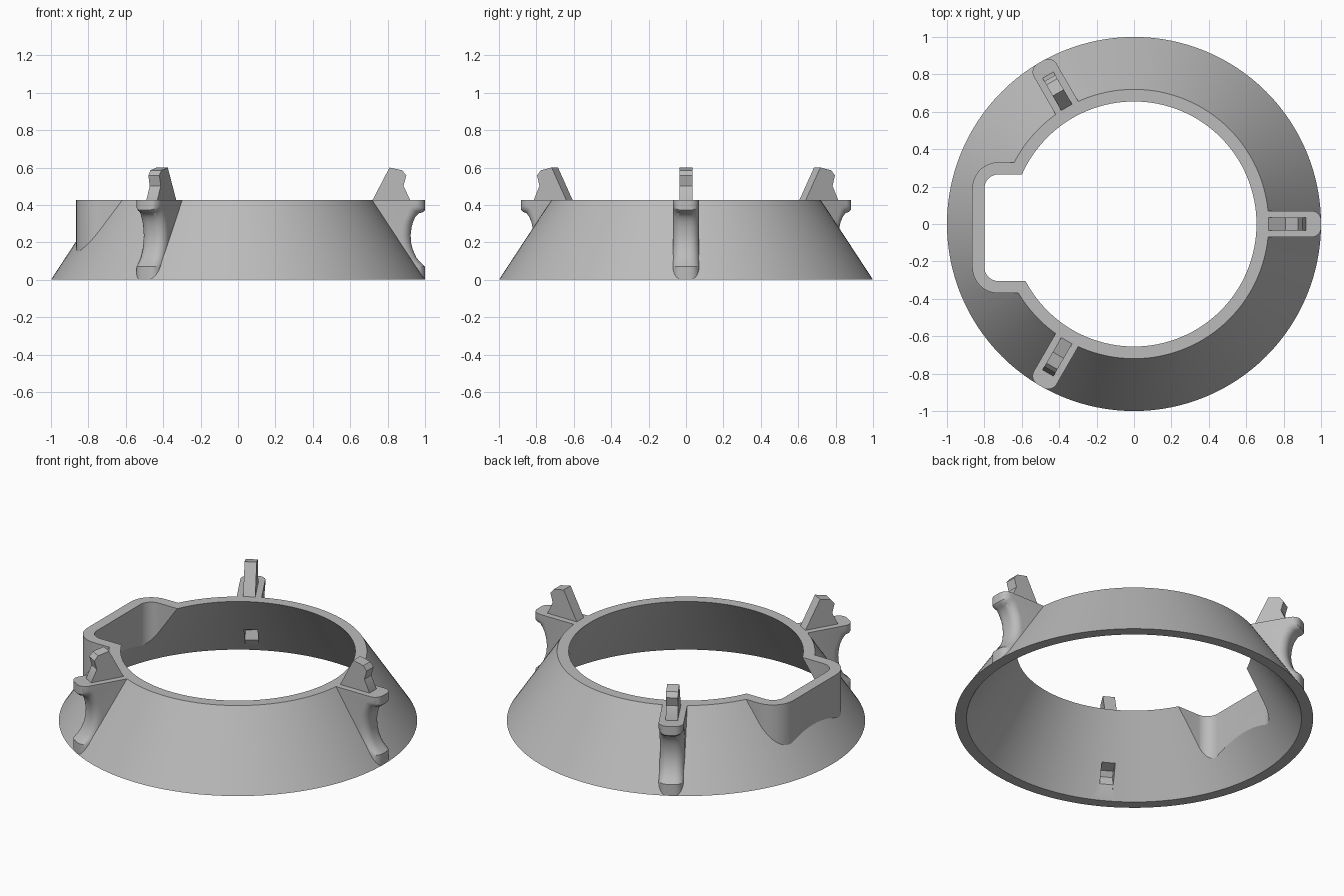
import bpy, bmesh, math
from mathutils import Matrix

H = 0.427           # height of the ring
SLOPE = 0.28 / H    # inward lean of the wall
WALL = 0.065

if "Cube" in bpy.data.objects:
    bpy.data.objects.remove(bpy.data.objects["Cube"], do_unlink=True)

grey = bpy.data.materials.new("plain grey")
grey.use_nodes = True
colour = (0.5, 0.5, 0.5, 1)
grey.diffuse_color = colour
grey.node_tree.nodes["Principled BSDF"].inputs["Base Color"].default_value = colour


def loft(name, sections, turn=0.0):
    """Solid through matching closed sections, turned about z."""
    bm = bmesh.new()
    rows = [[bm.verts.new(p) for p in s] for s in sections]
    n = len(rows[0])
    for a, b in zip(rows, rows[1:]):
        for i in range(n):
            j = (i + 1) % n
            bm.faces.new((a[i], a[j], b[j], b[i]))
    bm.faces.new(rows[0][::-1])
    bm.faces.new(rows[-1])
    bmesh.ops.recalc_face_normals(bm, faces=bm.faces)
    bm.transform(Matrix.Rotation(turn, 4, 'Z'))
    mesh = bpy.data.meshes.new(name)
    bm.to_mesh(mesh)
    bm.free()
    mesh.materials.append(grey)
    ob = bpy.data.objects.new(name, mesh)
    bpy.context.collection.objects.link(ob)
    return ob


def combine(target, tool, operation):
    mod = target.modifiers.new("combine", 'BOOLEAN')
    mod.operation, mod.object, mod.solver = operation, tool, 'EXACT'
    bpy.context.view_layer.objects.active = target
    bpy.ops.object.modifier_apply(modifier=mod.name)
    bpy.data.objects.remove(tool, do_unlink=True)


def cone(name, base_radius, z0, z1, sides=128):
    def circle(z):
        r = base_radius - SLOPE * z
        return [(r * math.cos(math.tau * i / sides), r * math.sin(math.tau * i / sides), z)
                for i in range(sides)]
    return loft(name, [circle(z0), circle(z1)])


def pocket(name, inset, z0, z1):
    """Rounded bay on the -x side."""
    x, half, r = -0.865 + inset, 0.35 - inset, 0.14 - inset
    mid = -0.02
    outline = [(-0.4, mid + half)]
    for side in (1, -1):
        arc = []
        for i in range(13):
            t = math.pi / 2 * i / 12
            arc.append((x + r - r * math.sin(t), mid + side * (half - r + r * math.cos(t))))
        outline += arc if side == 1 else arc[::-1]
    outline.append((-0.4, mid - half))
    return loft(name, [[(px, py, z) for px, py in outline] for z in (z0, z1)])


def fin(turn):
    """Radial rib with a scooped, round-edged outer end."""
    scoop = [(1, -0.05), (1, 0.07), (0.975, 0.093), (0.953, 0.12), (0.935, 0.16),
             (0.925, 0.2), (0.923, 0.24), (0.928, 0.28), (0.936, 0.31), (0.948, 0.335),
             (0.967, 0.355), (0.99, 0.362), (1, 0.372), (1, H + 0.05)]
    sections = []
    for i in range(-8, 8):
        step = i if i < 0 else i + 1
        t = math.pi / 2 * (abs(step) - 1) / 7
        y = math.copysign(0.02 + 0.05 * math.sin(t), step)
        d = 0.05 * (1 - math.cos(t))
        row = [(0.6, y, -0.05)]
        for r, z in scoop:
            lift = 0.6 * d if 0.34 < z < H else 0
            row.append((r - d, y, z + lift))
        row.append((0.6, y, H + 0.05))
        sections.append(row)
    return loft("fin", sections, turn)


def hook(name, turn, dz=0.0, half=0.034, grow=0.0):
    profile = [(0.70, -0.04), (0.72, 0), (0.81, 0.173), (0.878, 0.158),
               (0.9, 0.13), (0.885, 0.075), (0.92, 0), (0.92, -0.04)]
    return loft(name, [[(r + grow, y, z + dz + grow) for r, z in profile]
                       for y in (-half, half)], turn)


# Sloped body with the bay and three fins
ring = cone("flared_ring", 1, -0.08, H + 0.08)
combine(ring, pocket("bay", 0, 0.05, H + 0.06), 'UNION')
turns = [math.tau * k / 3 for k in range(3)]
for turn in turns:
    combine(ring, fin(turn), 'UNION')

# Trim top and bottom flat
slab = loft("slab", [[(-2, -2, z), (2, -2, z), (2, 2, z), (-2, 2, z)] for z in (0, H)])
combine(ring, slab, 'INTERSECT')

# Hollow out the inside, with a catch slot behind each fin
combine(ring, cone("hollow", 1 - WALL, -0.1, H + 0.1), 'DIFFERENCE')
combine(ring, pocket("bay_hollow", WALL, -0.1, H + 0.1), 'DIFFERENCE')
for turn in turns:
    combine(ring, hook("slot", turn, half=0.038, grow=0.006), 'DIFFERENCE')

# Upright snap hooks on the fins
parts = [ring]
for label, turn in zip(("left", "back", "front"), turns):
    parts.append(hook(label + "_hook", turn, dz=H))

for ob in parts:
    bpy.ops.object.select_all(action='DESELECT')
    ob.select_set(True)
    bpy.context.view_layer.objects.active = ob
    bpy.ops.object.shade_smooth_by_angle(angle=math.radians(30))
